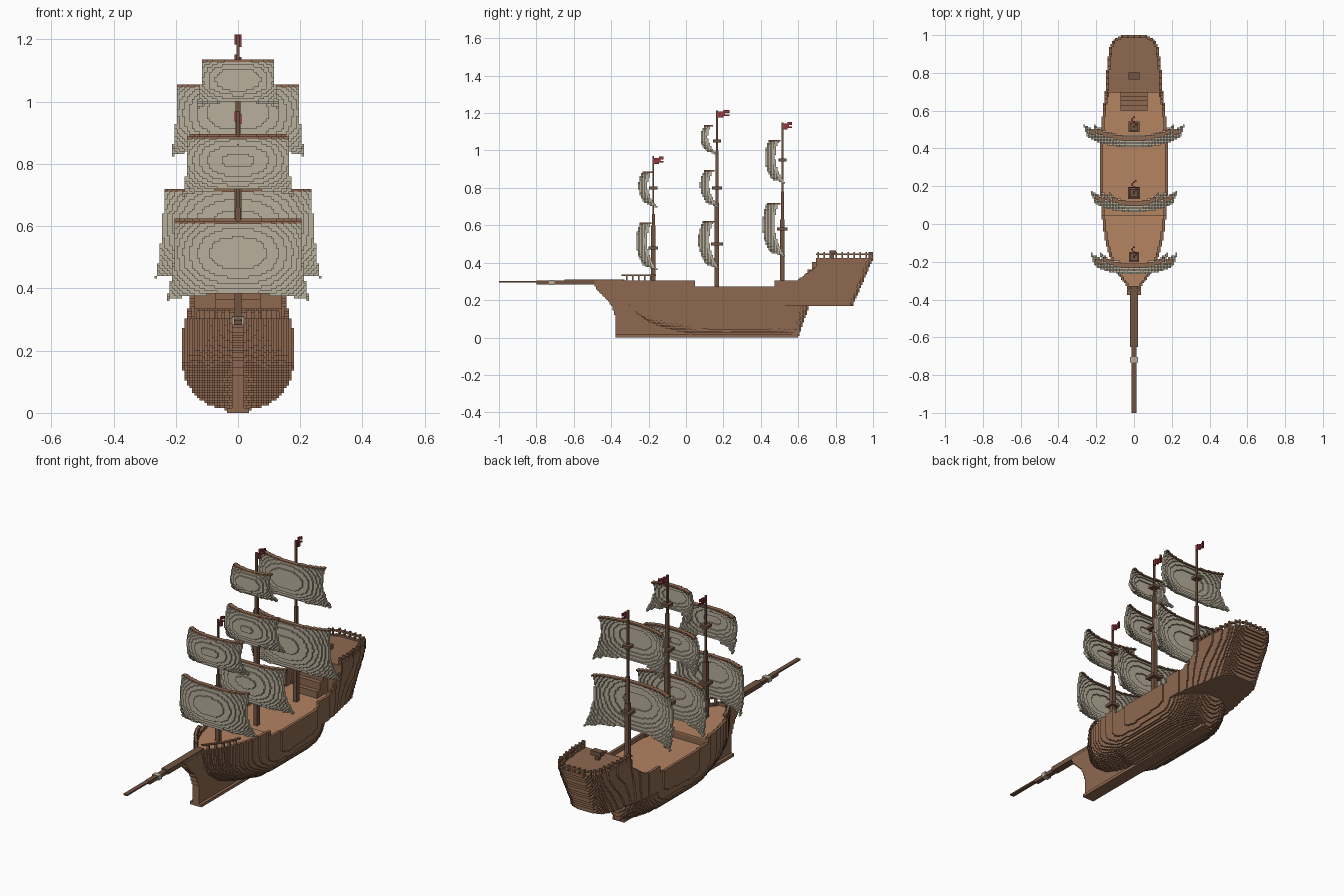
import bpy, bmesh, math
from functools import lru_cache

if "Cube" in bpy.data.objects:
    bpy.data.objects.remove(bpy.data.objects["Cube"])

V = 0.008  # edge length of one block


def material(name, r, g, b):
    m = bpy.data.materials.new(name)
    m.diffuse_color = (r, g, b, 1)
    m.use_nodes = True
    m.node_tree.nodes["Principled BSDF"].inputs["Base Color"].default_value = m.diffuse_color
    return m


HULL = material("hull_brown", .27, .14, .08)
DECK = material("deck_tan", .46, .23, .12)
SPAR = material("spar_dark", .17, .09, .055)
SAIL = material("canvas", .48, .43, .33)
RED = material("flag_red", .32, .04, .05)


def lerp(pts, t):
    if t <= pts[0][0]:
        return pts[0][1]
    for (a, p), (b, q) in zip(pts, pts[1:]):
        if t <= b:
            return p + (q - p) * (t - a) / (b - a)
    return pts[-1][1]


def add_mesh(name, verts, faces, mat):
    me = bpy.data.meshes.new(name)
    me.from_pydata(verts, [], faces)
    me.materials.append(mat)
    ob = bpy.data.objects.new(name, me)
    bpy.context.collection.objects.link(ob)
    return ob


# outward face corners of a unit block for each direction
SIDES = {(1, 0, 0): ((1, 0, 0), (1, 1, 0), (1, 1, 1), (1, 0, 1)),
         (-1, 0, 0): ((0, 0, 0), (0, 0, 1), (0, 1, 1), (0, 1, 0)),
         (0, 1, 0): ((0, 1, 0), (0, 1, 1), (1, 1, 1), (1, 1, 0)),
         (0, -1, 0): ((0, 0, 0), (1, 0, 0), (1, 0, 1), (0, 0, 1)),
         (0, 0, 1): ((0, 0, 1), (1, 0, 1), (1, 1, 1), (0, 1, 1)),
         (0, 0, -1): ((0, 0, 0), (0, 1, 0), (1, 1, 0), (1, 0, 0))}


def blocks(name, cells, mat, solid=None):
    """Mesh of the exposed faces of a set of grid cells."""
    solid = solid or cells
    index, faces = {}, []
    for i, j, k in cells:
        for (a, b, c), corners in SIDES.items():
            if (i + a, j + b, k + c) not in solid:
                faces.append([index.setdefault((i + p, j + q, k + r), len(index))
                              for p, q, r in corners])
    verts = [((i - .5) * V, j * V, k * V) for i, j, k in index]
    return add_mesh(name, verts, faces, mat)


def boxes(name, spans, mat):
    """One object from (half_x, y0, y1, z0, z1) boxes centred on x = 0."""
    bm = bmesh.new()
    for hx, y0, y1, z0, z1 in spans:
        vs = bmesh.ops.create_cube(bm, size=1)["verts"]
        for v in vs:
            v.co = (v.co.x * 2 * hx, (y0 + y1) / 2 + v.co.y * (y1 - y0),
                    (z0 + z1) / 2 + v.co.z * (z1 - z0))
    me = bpy.data.meshes.new(name)
    bm.to_mesh(me)
    bm.free()
    me.materials.append(mat)
    bpy.context.collection.objects.link(bpy.data.objects.new(name, me))


# ---- hull shape ----
PLAN = [(-.37, .015), (-.34, .03), (-.3, .06), (-.25, .095), (-.2, .122), (-.1, .15), (0, .166),
        (.1, .175), (.2, .178), (.45, .176), (.6, .166), (.7, .152), (.85, .142), (.93, .13),
        (.97, .113), (.99, .085), (1, .06)]
KEEL_RISE = [(-.34, .2), (-.3, .15), (-.2, .08), (-.1, .045), (0, .025), (.05, .008)]
STEM = [(.12, -.38), (.16, -.392), (.2, -.42), (.25, -.472), (.27, -.485), (.3, -.49)]


@lru_cache(None)
def half(j, k):
    """Hull half width at a grid row, -1 outside."""
    y, z = (j + .5) * V, (k + .5) * V
    z0 = lerp(KEEL_RISE, y)
    if y < -.37 or z < z0:
        return -1
    u = min(1, (z - z0) / .16)
    w = (1 - (1 - u) ** 2.2) ** .45
    if z < .165:
        end = .6 + .36 * z
        if y >= end:
            return -1
        if y > .42:
            w *= (1 - ((y - .42) / (end - .42)) ** 2.5) ** .5
        return w * lerp(PLAN, y)
    end = min(1, .89 + (z - .165) / .255 * .11)
    if y >= end:
        return -1
    if y > .6:
        w *= 1 - .18 * max(0, 1 - (z - .165) / .2) * min(1, (y - .6) / .3)
    if y > .7:
        y = .7 + (y - .7) * .3 / (end - .7)
    return w * lerp(PLAN, y)


def inside(i, j, k):
    return abs(i) * V <= half(j, k)


def wall(i, j, k):
    return not (inside(i - 2, j, k) and inside(i + 2, j, k)
                and inside(i, j - 2, k) and inside(i, j + 2, k))


def top_of(y):
    if y < .05 or .47 < y < .6:
        return .304
    return .272 if y < .5 else .31 + (y - .6) * .7 if y < .7 else .424


def deck_of(y):
    return .28 if y < .05 else .24 if y < .7 else .408


hull, deck, rails = set(), set(), set()
for j in range(-62, 125):
    y = (j + .5) * V
    kd, kt = round(deck_of(y) / V), round(top_of(y) / V)
    for k in range(kt):
        z = (k + .5) * V
        for i in range(-23, 24):
            if inside(i, j, k):
                if k < kd or wall(i, j, k) or (k == kd and y > .7):
                    hull.add((i, j, k))
                elif k == kd:
                    deck.add((i, j, k))
            # stem, sternpost and keel
            x = abs(i) * V
            post = x < .02 and lerp(STEM, z) < y < (-.33 if z > .2 else .1)
            post |= x < .02 and .5 < y < .6 + .36 * z and z < .165
            post |= x < .036 and z < .016 and -.38 < y < .6
            if post:
                hull.add((i, j, k))
    # poop and forecastle railings follow the hull edge
    if y > .7 or -.345 < y < -.16:
        rail = 54 if y > .7 else 41
        for i in range(-23, 24):
            if inside(i, j, kt - 1) and wall(i, j, kt - 1):
                upright = (i if y > .975 else j) % 4 == 0
                for k in range(kt, kt + 4):
                    if upright or k == (kt + 2 if y > .7 else kt + 3):
                        rails.add((i, j, k))
both = hull | deck
blocks("hull", hull, HULL, both)
blocks("deck", deck, DECK, both)
blocks("railings", rails, HULL)

# stairs to the poop deck, and the steering stand on it
boxes("stairs", [(.072, .6 + .025 * n, .702, .24, .285 + .04 * n) for n in range(4)], HULL)
boxes("steering_stand", [(.012, .776, .792, .41, .44), (.03, .766, .802, .44, .466)], SPAR)

# bowsprit with a rope lashing
boxes("bowsprit", [(.02, -.65, -.33, .284, .31), (.013, -.8, -.64, .284, .304),
                   (.012, -1, -.79, .295, .303)], SPAR)
boxes("bowsprit_lashing", [(.02, -.732, -.704, .282, .308)], SAIL)

# ---- masts: y, thick top, middle top, full height, platforms (z, half size) ----
MASTS = {"fore": (-.175, .6, .66, .97, [(.48, .026), (.8, .022)]),
         "main": (.165, .72, 1.0, 1.215, [(.5, .032), (.8, .027), (1.05, .021)]),
         "mizzen": (.515, .63, .78, 1.15, [(.58, .028), (.95, .021)])}
for name, (y, z1, z2, z3, tops) in MASTS.items():
    spans = [(r, y - r, y + r, a, b) for r, a, b in
             ((.012, .24, z1), (.008, z1, z2), (.005, z2, z3))]
    spans += [(r, y - r, y + r, z - .008, z + .008) for z, r in tops]
    boxes(name + "_mast", spans, SPAR)
    # waving pennant with a notched tail
    flag = set()
    j0, k0 = round(y / V), round(z3 / V) - 5
    for j in range(8 if name == "main" else 7):
        for k in range(4):
            if j < 5 or k != 1:
                flag.add((round(math.sin(j) * .9), j0 + j, k0 + k + (j > 3)))
    blocks(name + "_flag", flag, RED)

# ---- sails: front y, top z, bottom z, half width at top and bottom ----
SAILS = {"fore_course": (-.266, .616, .36, .2, .226),
         "fore_topsail": (-.254, .888, .7, .16, .178),
         "main_course": (.066, .624, .368, .2, .226),
         "main_topsail": (.075, .892, .7, .155, .175),
         "main_topgallant": (.076, 1.136, .976, .115, .135),
         "mizzen_course": (.408, .724, .428, .238, .264),
         "mizzen_topsail": (.42, 1.056, .828, .194, .214)}
for name, (yf, zt, zb, wt, wb) in SAILS.items():
    canvas, yard = set(), set()
    k1, k0 = round(zt / V), round(zb / V)
    for k in range(k0, k1):
        u = (k1 - 1 - k) / (k1 - 1 - k0)
        w = wt + (wb - wt) * u * u
        n = int(w / V)
        belly = .05 * ((u - .4) / .6) ** 2 if u > .4 else .022 * ((.4 - u) / .4) ** 2
        for i in range(-n, n + 1):
            t = abs(i) / n
            # the foot of the sail is slightly arched
            if k - k0 < 2.2 * (1 - t ** 3):
                continue
            j = round((yf + belly + .04 * t ** 2.5 * w / .2) / V)
            if k >= k1 - 1:
                yard |= {(i, j + d, k) for d in range(3)}
            else:
                canvas |= {(i, j, k), (i, j + 1, k)}
    blocks(name + "_sail", canvas, SAIL)
    blocks(name + "_yard", yard, HULL)
